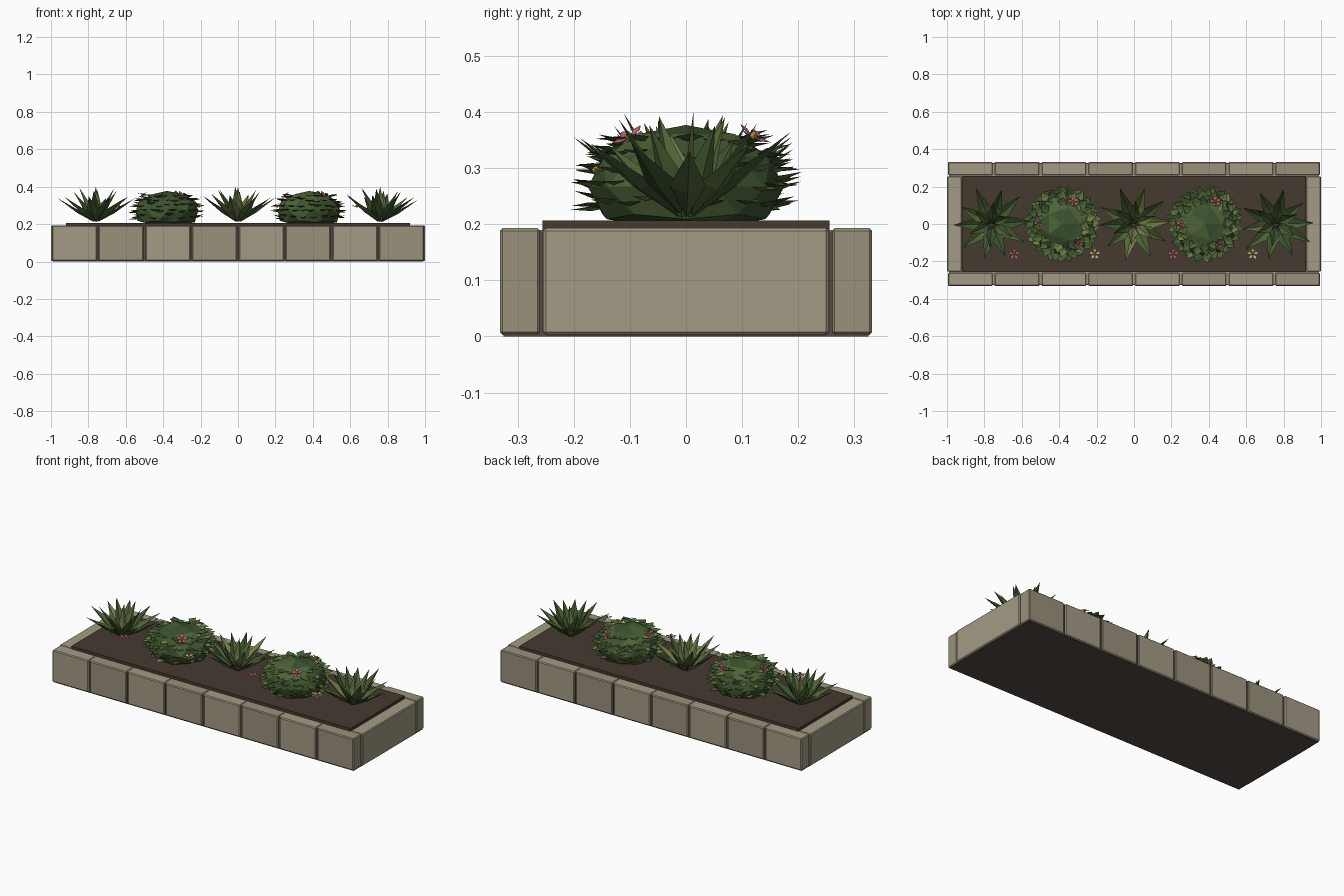
import bpy, bmesh, math, random
from mathutils import Vector, Matrix

if "Cube" in bpy.data.objects:
    bpy.data.objects.remove(bpy.data.objects["Cube"])

random.seed(7)


def material(name, r, g, b):
    m = bpy.data.materials.new(name)
    m.diffuse_color = (r, g, b, 1)
    m.use_nodes = True
    m.node_tree.nodes["Principled BSDF"].inputs["Base Color"].default_value = m.diffuse_color
    return m


STONE = [material("stone_light", 0.37, 0.33, 0.235), material("stone_dark", 0.32, 0.285, 0.2)]
MORTAR = material("mortar", 0.085, 0.072, 0.055)
SOIL = material("soil", 0.06, 0.043, 0.03)
GREENS = [material("leaf_dark", 0.045, 0.085, 0.028),
          material("leaf_mid", 0.075, 0.125, 0.038),
          material("leaf_light", 0.16, 0.2, 0.06)]
PINK = material("petal_pink", 0.42, 0.12, 0.15)
CREAM = material("petal_cream", 0.6, 0.47, 0.22)
YELLOW = material("flower_centre", 0.6, 0.38, 0.05)


def finish(bm, name, mats):
    me = bpy.data.meshes.new(name)
    bm.to_mesh(me)
    bm.free()
    for m in mats:
        me.materials.append(m)
    ob = bpy.data.objects.new(name, me)
    bpy.context.collection.objects.link(ob)
    return ob


def box(name, x0, x1, y0, y1, z0, z1, mat, bevel=0.0):
    bm = bmesh.new()
    size = Matrix.Diagonal((x1 - x0, y1 - y0, z1 - z0, 1))
    centre = Matrix.Translation(((x0 + x1) / 2, (y0 + y1) / 2, (z0 + z1) / 2))
    bmesh.ops.create_cube(bm, size=1, matrix=centre @ size)
    ob = finish(bm, name, [mat])
    if bevel:
        mod = ob.modifiers.new("Bevel", 'BEVEL')
        mod.width = bevel
        mod.segments = 1
    return ob


def leaf(bm, base, az, el, length, width, fold, mat, belly=0.42):
    """Creased diamond leaf made of four triangles."""
    d = Vector((math.cos(az) * math.cos(el), math.sin(az) * math.cos(el), math.sin(el)))
    s = Vector((-math.sin(az), math.cos(az), 0))
    up = d.cross(s)
    m = base + d * length * belly
    b, k, t = (bm.verts.new(p) for p in (base, m - up * fold, base + d * length))
    l, r = (bm.verts.new(m + s * width / 2 * q + up * fold) for q in (1, -1))
    for f in ((b, k, l), (k, t, l), (b, r, k), (k, r, t)):
        bm.faces.new(f).material_index = mat


def agave(name, x):
    bm = bmesh.new()
    rings = ((10, 36, 0.235, 0.066, 0.1), (6, 58, 0.205, 0.056, 0.4))
    for count, el, length, width, turn in rings:
        for i in range(count):
            az = 2 * math.pi * i / count + turn + random.uniform(-0.08, 0.08)
            e = math.radians(el + random.uniform(-5, 5))
            base = Vector((x + 0.012 * math.cos(az), 0.012 * math.sin(az), 0.212))
            leaf(bm, base, az, e, length * random.uniform(0.93, 1.04), width, 0.008,
                 random.choice((0, 1, 1, 2)))
    # upright heart leaf
    leaf(bm, Vector((x, 0, 0.212)), math.pi / 2, math.radians(86), 0.188, 0.05, 0.008, 2)
    return finish(bm, name, GREENS)


BUSH_R, BUSH_H, BUSH_Z = 0.175, 0.11, 0.267


def bush(name, x):
    # faceted core
    bm = bmesh.new()
    bmesh.ops.create_icosphere(bm, subdivisions=2, radius=1,
                               matrix=Matrix.Translation((x, 0, BUSH_Z))
                               @ Matrix.Diagonal((BUSH_R, BUSH_R, BUSH_H, 1)))
    for v in bm.verts:
        v.co.z = max(v.co.z, 0.2)
    for f in bm.faces:
        f.material_index = random.choice((0, 1))
    finish(bm, name + "_core", GREENS)
    # rings of short pointed leaves
    bm = bmesh.new()
    for j, (phi, count) in enumerate(((-18, 18), (0, 20), (18, 20), (34, 18), (50, 15))):
        p = math.radians(phi)
        for i in range(count):
            az = 2 * math.pi * (i + 0.5 * (j % 2)) / count + random.uniform(-0.09, 0.09)
            r = BUSH_R * 0.86 * math.cos(p)
            base = Vector((x + r * math.cos(az), r * math.sin(az),
                           BUSH_Z + BUSH_H * 0.93 * math.sin(p) + random.uniform(-0.008, 0.008)))
            leaf(bm, base, az + random.uniform(-0.35, 0.35), math.radians(random.uniform(-4, 18)),
                 random.uniform(0.048, 0.066), 0.052, 0.004, random.choice((0, 1, 1, 2)))
    finish(bm, name + "_leaves", GREENS)


def flower(name, pos, normal, petal, radius=0.034):
    bm = bmesh.new()
    for i in range(5):
        leaf(bm, Vector((0, 0, 0)), 2 * math.pi * i / 5 + 0.3, math.radians(12),
             radius, radius * 0.62, 0.001, 0, 0.62)
    first = len(bm.faces)
    bmesh.ops.create_icosphere(bm, subdivisions=1, radius=radius * 0.24,
                               matrix=Matrix.Translation((0, 0, 0.004)))
    bm.faces.ensure_lookup_table()
    for f in bm.faces[first:]:
        f.material_index = 1
    rot = Vector(normal).to_track_quat('Z', 'Y').to_matrix().to_4x4()
    bm.transform(Matrix.Translation(pos) @ rot)
    finish(bm, name, [petal, YELLOW])


# Planter: mortar core, stone blocks, soil bed
box("mortar_core", -0.99, 0.99, -0.325, 0.325, 0, 0.187, MORTAR)
box("rim_fill", -0.988, 0.988, -0.322, 0.322, 0.18, 0.19, STONE[1])
for side, label in ((-1, "front"), (1, "back")):
    for i in range(8):
        x0 = -1 + 0.25 * i
        a = x0 + (0.005 if i else 0.006)
        b = x0 + 0.25 - (0.005 if i < 7 else 0.006)
        ys = sorted((side * 0.26, side * 0.332))
        box(f"{label}_block_{i + 1}", a, b, *ys, 0.003, 0.193, STONE[i % 2], 0.005)
for side, label in ((-1, "left"), (1, "right")):
    xs = sorted((side * 0.92, side))
    box(f"{label}_end_block", *xs, -0.255, 0.255, 0.003, 0.193, STONE[0], 0.005)
box("soil_bed", -0.92, 0.92, -0.256, 0.256, 0.185, 0.207, SOIL)

# Plants
for i, x in enumerate((-0.76, 0, 0.76)):
    agave(f"spiky_plant_{i + 1}", x)
for i, x in enumerate((-0.38, 0.38)):
    bush(f"bush_{i + 1}", x)
    for j, (dx, dy, z) in enumerate(((-0.128, -0.005, 0.352), (0.055, 0.118, 0.355), (0.08, -0.1, 0.353))):
        flower(f"bush_{i + 1}_flower_{j + 1}", (x + dx, dy, z), (dx * 4, dy * 4, 0.8), PINK)

# Small blooms along the front edge
for i, (x, m) in enumerate(((-0.64, PINK), (-0.21, CREAM), (0.21, PINK), (0.635, CREAM))):
    flower(f"front_bloom_{i + 1}", (x, -0.16, 0.292), (0, -0.1, 1), m)
